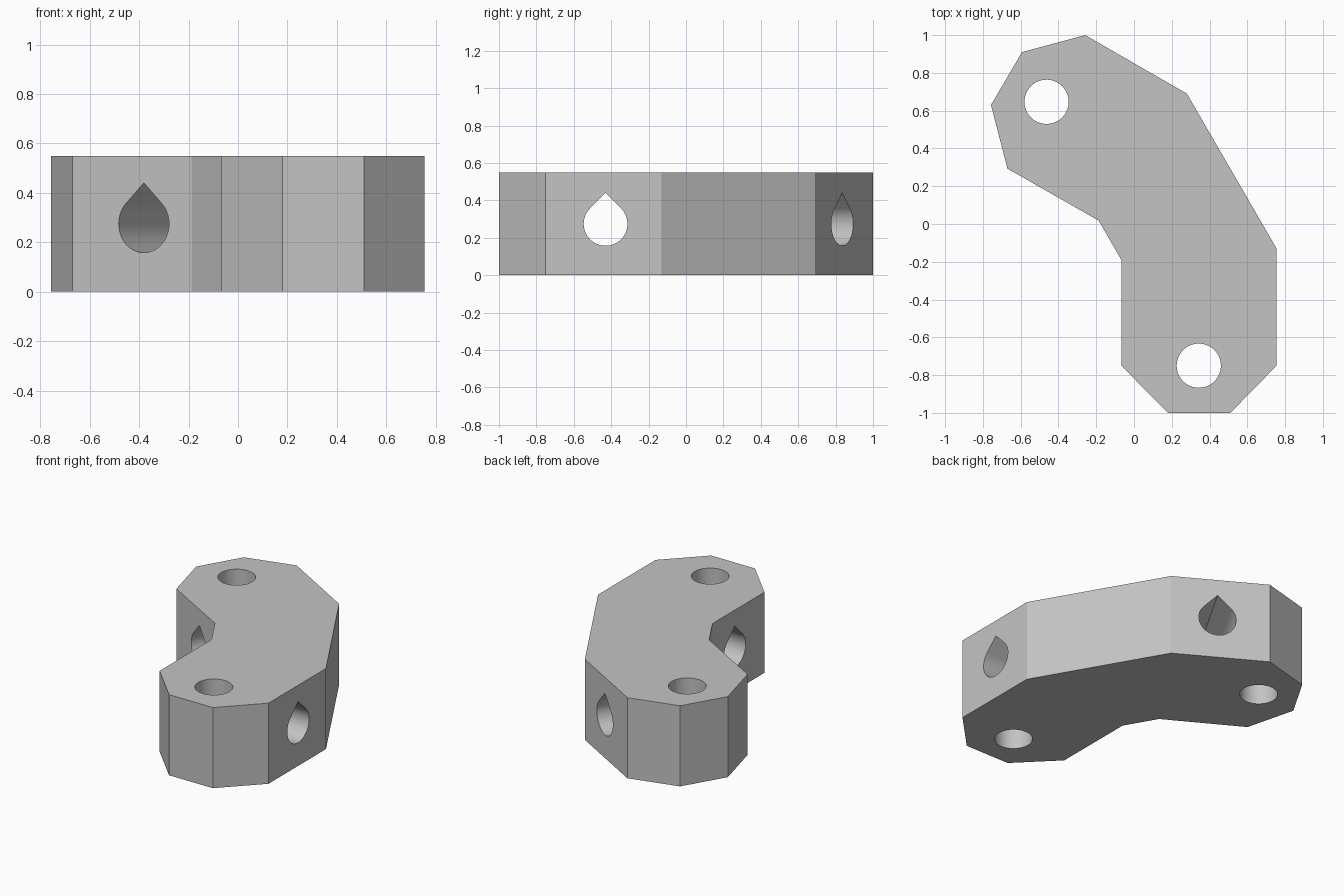
import bpy, bmesh, math
from mathutils import Matrix, Vector

HEIGHT = 0.55
HOLE_R = 0.117
SEGMENTS = 64

cube = bpy.data.objects.get("Cube")
if cube:
    bpy.data.objects.remove(cube, do_unlink=True)

grey = bpy.data.materials.new("plain_grey")
grey.use_nodes = True
grey.diffuse_color = (0.55, 0.55, 0.55, 1)
grey.node_tree.nodes["Principled BSDF"].inputs["Base Color"].default_value = grey.diffuse_color


def prism(name, profile, depth, matrix=Matrix()):
    """Extrude a flat profile along its local z, then place it."""
    bm = bmesh.new()
    base = bm.faces.new([bm.verts.new((x, y, 0)) for x, y in profile])
    grown = bmesh.ops.extrude_face_region(bm, geom=[base])["geom"]
    bmesh.ops.translate(bm, vec=(0, 0, depth),
                        verts=[v for v in grown if isinstance(v, bmesh.types.BMVert)])
    bmesh.ops.recalc_face_normals(bm, faces=bm.faces)
    bm.transform(matrix)
    mesh = bpy.data.meshes.new(name)
    bm.to_mesh(mesh)
    bm.free()
    mesh.materials.append(grey)
    obj = bpy.data.objects.new(name, mesh)
    bpy.context.collection.objects.link(obj)
    return obj


def arc(start, end, steps):
    angles = [math.radians(start + (end - start) * i / steps) for i in range(steps + 1)]
    return [(HOLE_R * math.cos(a), HOLE_R * math.sin(a)) for a in angles]


# Bent block with chamfered ends
outline = [(-0.258, 1), (0.28, 0.69), (0.755, -0.13), (0.755, -0.75),
           (0.51, -1), (0.18, -1), (-0.067, -0.75), (-0.067, -0.19),
           (-0.187, 0.018), (-0.67, 0.293), (-0.757, 0.63), (-0.593, 0.91)]
block = prism("bent_bracket", outline, HEIGHT)

# Round upright holes near both ends
circle = arc(0, 360, SEGMENTS)[:-1]
cutters = [prism("upright_hole_cutter", circle, 2, Matrix.Translation((x, y, -1)))
           for x, y in ((-0.463, 0.647), (0.343, -0.75))]

# Teardrop cross holes, pointed at the top, one square through each arm
teardrop = arc(135, 405, 48) + [(0, HOLE_R * math.sqrt(2))]
for x, y, heading in ((0.343, -0.43, 0), (-0.177, 0.482, 60)):
    along = Vector((math.cos(math.radians(heading)), math.sin(math.radians(heading)), 0))
    up = Vector((0, 0, 1))
    turn = Matrix((up.cross(along), up, along)).transposed().to_4x4()
    start = Vector((x, y, HEIGHT / 2)) - along * 0.7
    cutters.append(prism("cross_hole_cutter", teardrop, 1.4, Matrix.Translation(start) @ turn))

# Cut the holes, then discard the cutters
bpy.ops.object.select_all(action="DESELECT")
block.select_set(True)
bpy.context.view_layer.objects.active = block
for cutter in cutters:
    cutter.hide_render = True
    cut = block.modifiers.new("cut_hole", "BOOLEAN")
    cut.operation = "DIFFERENCE"
    cut.solver = "EXACT"
    cut.object = cutter
    bpy.ops.object.modifier_apply(modifier=cut.name)
    bpy.data.objects.remove(cutter, do_unlink=True)

# Smooth hole walls, crisp block edges
bpy.ops.object.shade_smooth_by_angle(angle=math.radians(20))
